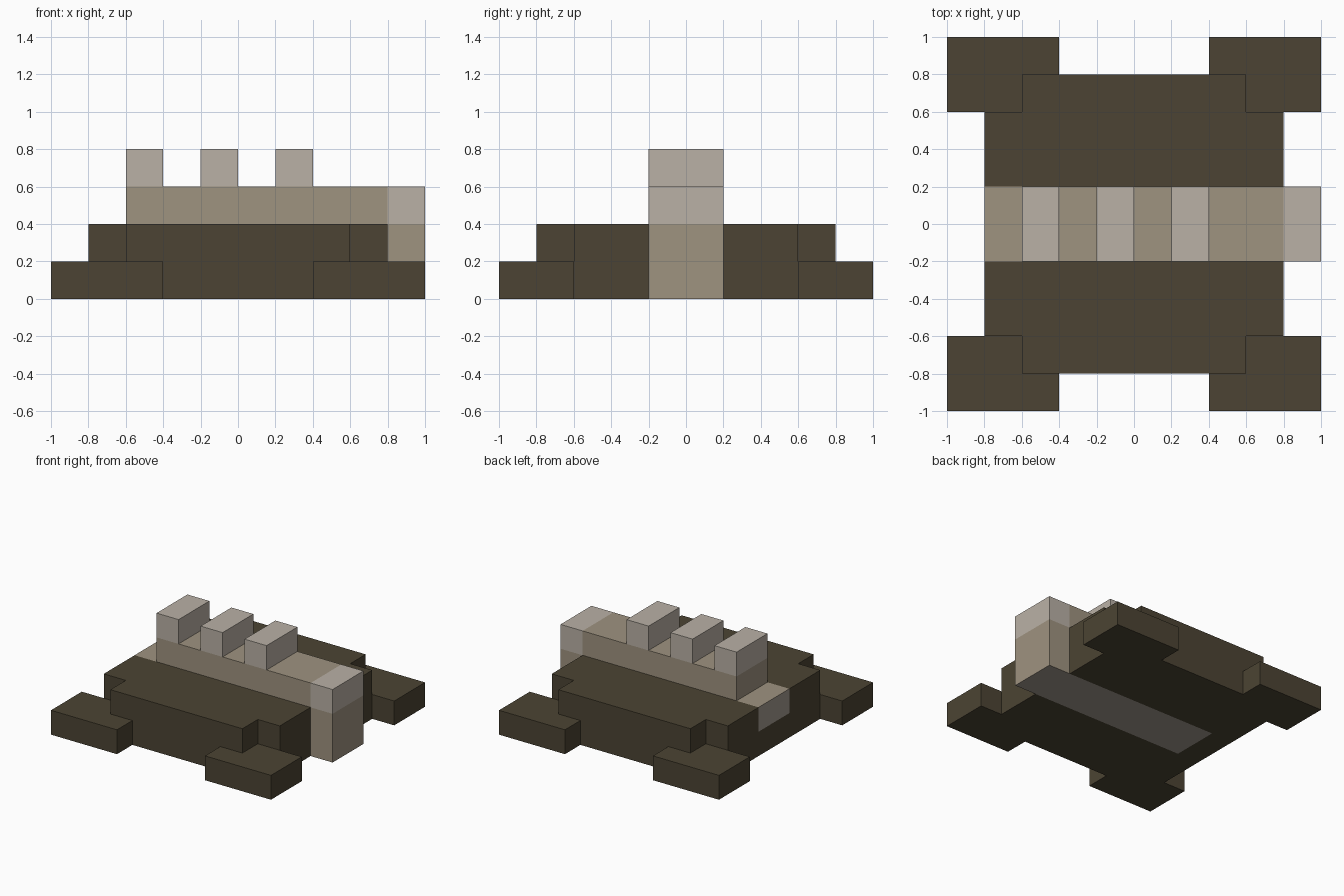
import bpy, bmesh
from mathutils import Vector

if "Cube" in bpy.data.objects:
    bpy.data.objects.remove(bpy.data.objects["Cube"])


def material(name, hex_code):
    def linear(c):
        return c / 12.92 if c <= 0.04045 else ((c + 0.055) / 1.055) ** 2.4
    rgb = [linear(int(hex_code[i:i + 2], 16) / 255) for i in (0, 2, 4)]
    mat = bpy.data.materials.new(name)
    mat.diffuse_color = (*rgb, 1)
    mat.use_nodes = True
    mat.node_tree.nodes["Principled BSDF"].inputs["Base Color"].default_value = mat.diffuse_color
    return mat


BROWN = material("dark brown", "4C4433")
TAN = material("tan", "9F9380")
BONE = material("light bone", "BAB1A6")
GREY = material("warm grey", "A1988D")


def prism(name, outline, z0, z1, mats):
    """Extrude a flat outline from z0 up to z1."""
    bm = bmesh.new()
    face = bm.faces.new([bm.verts.new((x, y, z0)) for x, y in outline])
    ext = bmesh.ops.extrude_face_region(bm, geom=[face], use_keep_orig=True)
    bmesh.ops.translate(bm, vec=(0, 0, z1 - z0),
                        verts=[v for v in ext["geom"] if isinstance(v, bmesh.types.BMVert)])
    bmesh.ops.recalc_face_normals(bm, faces=bm.faces)
    mesh = bpy.data.meshes.new(name)
    bm.to_mesh(mesh)
    bm.free()
    for m in mats:
        mesh.materials.append(m)
    obj = bpy.data.objects.new(name, mesh)
    bpy.context.collection.objects.link(obj)
    return obj


def box(name, x0, x1, z0, z1, *mats):
    """Block across the central spine."""
    return prism(name, [(x0, -.2), (x1, -.2), (x1, .2), (x0, .2)], z0, z1, mats)


def cut(bm, faces, co, no):
    geom = set(faces)
    for f in faces:
        geom.update(f.edges)
        geom.update(f.verts)
    bmesh.ops.bisect_plane(bm, geom=list(geom), dist=1e-5, plane_co=co, plane_no=no)


# Body: notched slab with a painted central stripe
quarter = [(.8, .6), (.6, .6), (.6, .8)]
outline = (quarter + [(-x, y) for x, y in reversed(quarter)]
           + [(-x, -y) for x, y in quarter]
           + [(x, -y) for x, y in reversed(quarter)])
body = prism("body", outline, 0, .4, [BROWN, TAN, GREY])
bm = bmesh.new()
bm.from_mesh(body.data)


def stripe():
    return [f for f in bm.faces if abs(f.calc_center_median().y) < .19]


for y in (-.2, .2):
    cut(bm, bm.faces[:], (0, y, 0), (0, 1, 0))
cut(bm, [f for f in stripe() if abs(f.normal.z) > .5], (-.6, 0, 0), (1, 0, 0))
cut(bm, [f for f in stripe() if f.normal.x < -.5], (0, 0, .2), (0, 0, 1))
for f in stripe():
    c = f.calc_center_median()
    if f.normal.z > .5:
        f.material_index = 1
    elif (f.normal.z < -.5 and c.x > -.6) or (f.normal.x < -.5 and c.z > .2):
        f.material_index = 2
bm.to_mesh(body.data)
bm.free()

# Four feet wrapped around the body corners
foot = [(.4, .8), (.6, .8), (.6, .6), (1, .6), (1, 1), (.4, 1)]
for side, sx in (("left", -1), ("right", 1)):
    for end, sy in (("front", -1), ("back", 1)):
        prism(f"{end}_{side}_foot", [(x * sx, y * sy) for x, y in foot], 0, .2, [BROWN])

# Raised spine ridge and its three spikes
box("spine_ridge", -.6, .8, .4, .6, TAN)
for i, x in enumerate((-.6, -.2, .2)):
    box(f"spike_{i + 1}", x, x + .2, .6, .8, BONE)

# Head column with a pale cap and grey underside
head = box("head_column", .8, 1, 0, .4, TAN, GREY)
for p in head.data.polygons:
    p.material_index = 1 if p.normal.z < -.5 else 0
box("head_cap", .8, 1, .4, .6, BONE)
